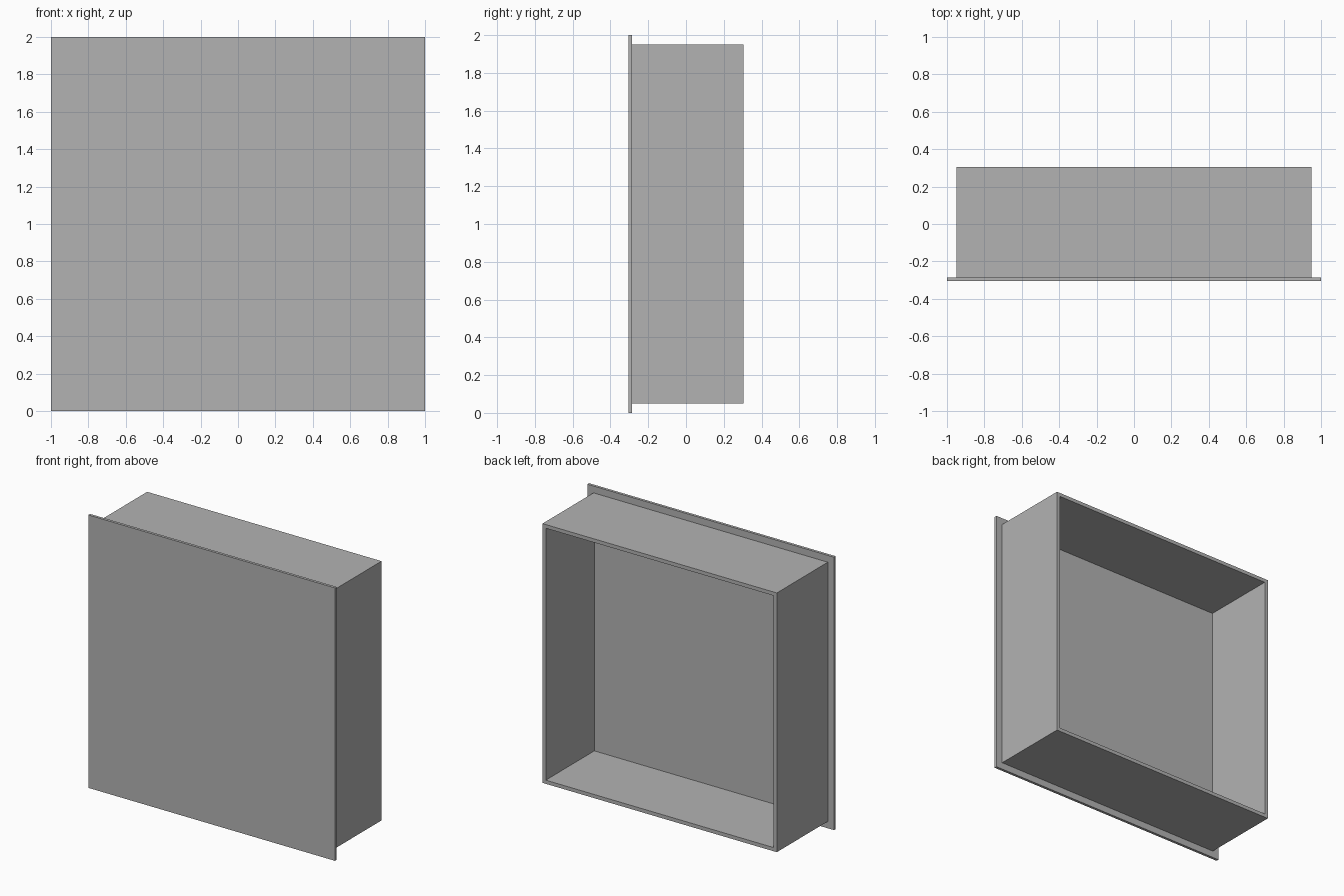
import bpy
import bmesh
from mathutils import Matrix, Vector

old = bpy.data.objects.get("Cube")
if old:
    bpy.data.objects.remove(old, do_unlink=True)

grey = bpy.data.materials.new("plain grey")
grey.use_nodes = True
colour = (0.45, 0.45, 0.45, 1)
grey.diffuse_color = colour
grey.node_tree.nodes["Principled BSDF"].inputs["Base Color"].default_value = colour

FRONT, BACK = -0.305, 0.305
PLATE = 0.02     # front plate thickness
WALL = 0.038     # tray wall thickness
FLOOR = 0.028    # tray floor thickness
BOX = 1.9        # outer tray width and height


def block(name, width, y0, y1):
    """Square block centred on the model's axis, spanning y0 to y1."""
    bm = bmesh.new()
    bmesh.ops.create_cube(bm, size=1, matrix=(
        Matrix.Translation((0, (y0 + y1) / 2, 1))
        @ Matrix.Diagonal((width, y1 - y0, width, 1))))
    mesh = bpy.data.meshes.new(name)
    bm.to_mesh(mesh)
    bm.free()
    mesh.materials.append(grey)
    obj = bpy.data.objects.new(name, mesh)
    bpy.context.collection.objects.link(obj)
    return obj


# Front plate, wider than the tray on every side
block("front_plate", 2, FRONT, FRONT + PLATE)

# Tray behind the plate, hollowed from the back
tray = block("open_tray", BOX, FRONT + PLATE, BACK)
bm = bmesh.new()
bm.from_mesh(tray.data)
bm.normal_update()
back = max(bm.faces, key=lambda f: f.normal.y)
bmesh.ops.inset_region(bm, faces=[back], thickness=WALL)
bmesh.ops.translate(bm, verts=bmesh.ops.extrude_discrete_faces(
    bm, faces=[back])["faces"][0].verts,
    vec=Vector((0, FRONT + PLATE + FLOOR - BACK, 0)))
bmesh.ops.recalc_face_normals(bm, faces=bm.faces)
bm.to_mesh(tray.data)
bm.free()
